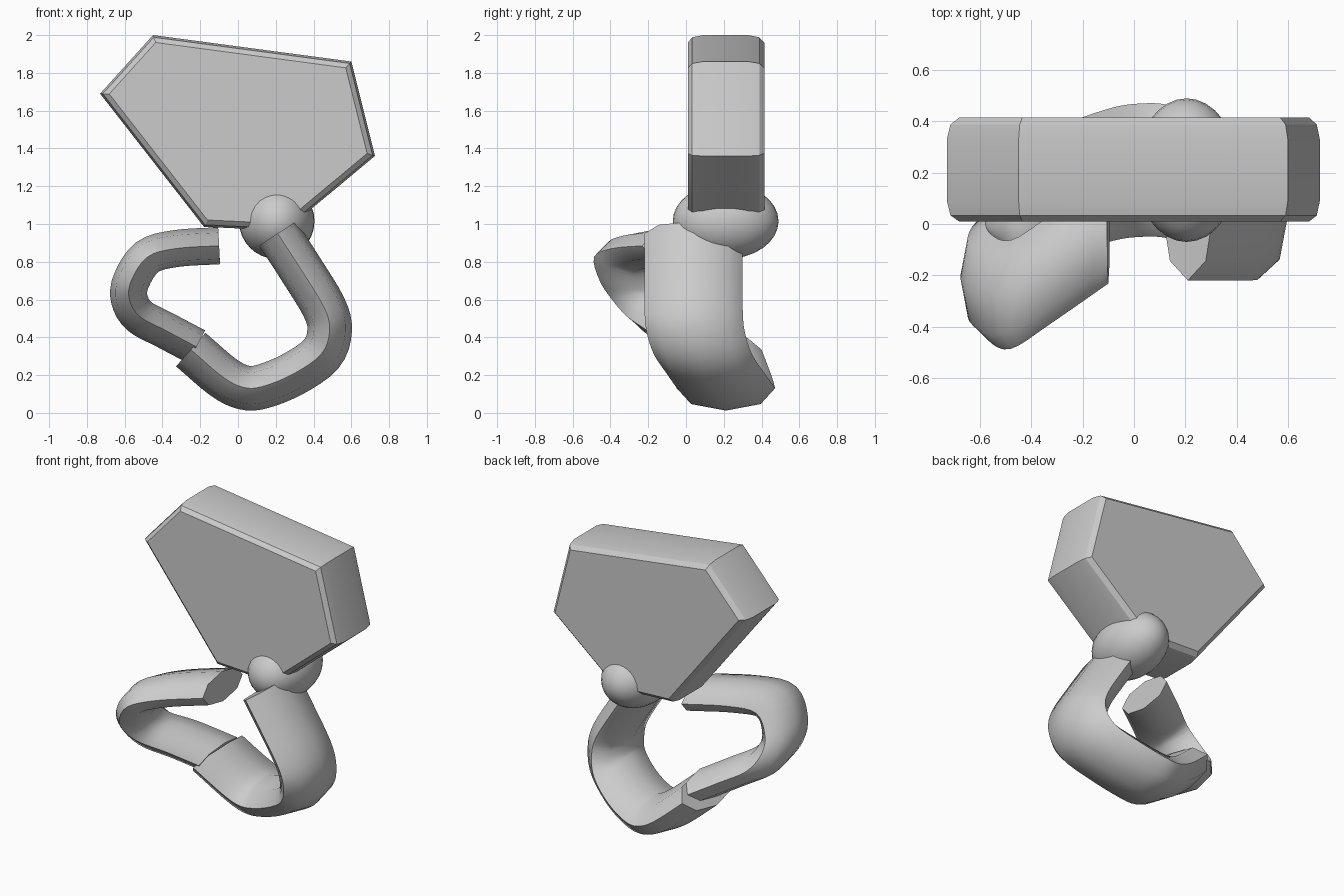
import bpy, math
from mathutils import Vector

if "Cube" in bpy.data.objects:
    bpy.data.objects.remove(bpy.data.objects["Cube"])


def make_object(name, verts, faces, angle):
    mesh = bpy.data.meshes.new(name)
    mesh.from_pydata(verts, [], faces)
    obj = bpy.data.objects.new(name, mesh)
    bpy.context.collection.objects.link(obj)
    bpy.ops.object.select_all(action='DESELECT')
    bpy.context.view_layer.objects.active = obj
    obj.select_set(True)
    bpy.ops.object.mode_set(mode='EDIT')
    bpy.ops.mesh.select_all(action='SELECT')
    bpy.ops.mesh.normals_make_consistent(inside=False)
    bpy.ops.object.mode_set(mode='OBJECT')
    bpy.ops.object.shade_smooth_by_angle(angle=math.radians(angle))
    return obj


def loft(name, rings, angle):
    n = len(rings[0])
    verts = [v for r in rings for v in r]
    faces = [(i*n + j, i*n + (j+1) % n, (i+1)*n + (j+1) % n, (i+1)*n + j)
             for i in range(len(rings)-1) for j in range(n)]
    faces += [tuple(range(n)), tuple(range(len(verts)-n, len(verts)))]
    return make_object(name, verts, faces, angle)


def spline(points, steps=4):
    p = [Vector(q) for q in points]
    p = [2*p[0]-p[1]] + p + [2*p[-1]-p[-2]]
    out = []
    for i in range(1, len(p)-2):
        a, b, c, d = p[i-1:i+3]
        for k in range(steps):
            t = k/steps
            out.append(0.5*(2*b + (c-a)*t + (2*a-5*b+4*c-d)*t*t + (3*b-a-3*c+d)*t**3))
    return out + [p[-2]]


def flat_tube(name, points, thick, depth, sides=8):
    # oval section: thin in the xz plane, wide along y
    path = spline(points)
    rings = []
    for i, c in enumerate(path):
        t = path[min(i+1, len(path)-1)] - path[max(i-1, 0)]
        n = Vector((-t.z, 0, t.x)).normalized()
        rings.append([c + n*thick*math.cos(2*math.pi*k/sides)
                      + Vector((0, depth*math.sin(2*math.pi*k/sides), 0))
                      for k in range(sides)])
    return loft(name, rings, 60)


def inset(poly, d):
    out = []
    for i, p in enumerate(poly):
        e1 = (Vector(p) - Vector(poly[i-1])).normalized()
        e2 = (Vector(poly[(i+1) % len(poly)]) - Vector(p)).normalized()
        n1, n2 = Vector((e1.y, -e1.x)), Vector((e2.y, -e2.x))
        out.append(Vector(p) + (n1+n2)*d/(1+n1.dot(n2)))
    return out


# Palm slab with rounded rims (outline runs clockwise)
outline = [(-0.73, 1.69), (-0.45, 2.0), (0.60, 1.86), (0.725, 1.36), (0.25, 0.965), (-0.18, 0.985)]
rim = [(0.01, 0.037), (0.033, 0.011), (0.09, 0), (0.33, 0), (0.388, 0.011), (0.415, 0.037)]
loft("palm", [[(q.x, y, q.y) for q in inset(outline, d)] for y, d in rim], 30)

# Knuckle ball
bpy.ops.mesh.primitive_uv_sphere_add(segments=32, ring_count=16, location=(0.205, 0.21, 1.015))
ball = bpy.context.object
ball.name = "knuckle"
ball.scale = (0.2, 0.28, 0.2)
bpy.ops.object.shade_smooth()

# Thick lower tube
flat_tube("lower_finger", [
    (0.21, 0.04, 0.95), (0.33, 0.04, 0.765), (0.455, 0.04, 0.56), (0.485, 0.05, 0.435),
    (0.44, 0.09, 0.31), (0.29, 0.16, 0.205), (0.13, 0.205, 0.14), (0.03, 0.21, 0.135),
    (-0.08, 0.195, 0.19), (-0.25, 0.14, 0.335)], 0.118, 0.26)

# Thinner upper tube, its end plugged into the lower one
flat_tube("upper_finger", [
    (-0.10, -0.02, 0.885), (-0.33, -0.18, 0.87), (-0.48, -0.275, 0.825), (-0.565, -0.245, 0.70),
    (-0.575, -0.18, 0.60), (-0.52, -0.10, 0.51), (-0.39, 0.0, 0.44), (-0.22, 0.11, 0.35)],
    0.098, 0.212)
